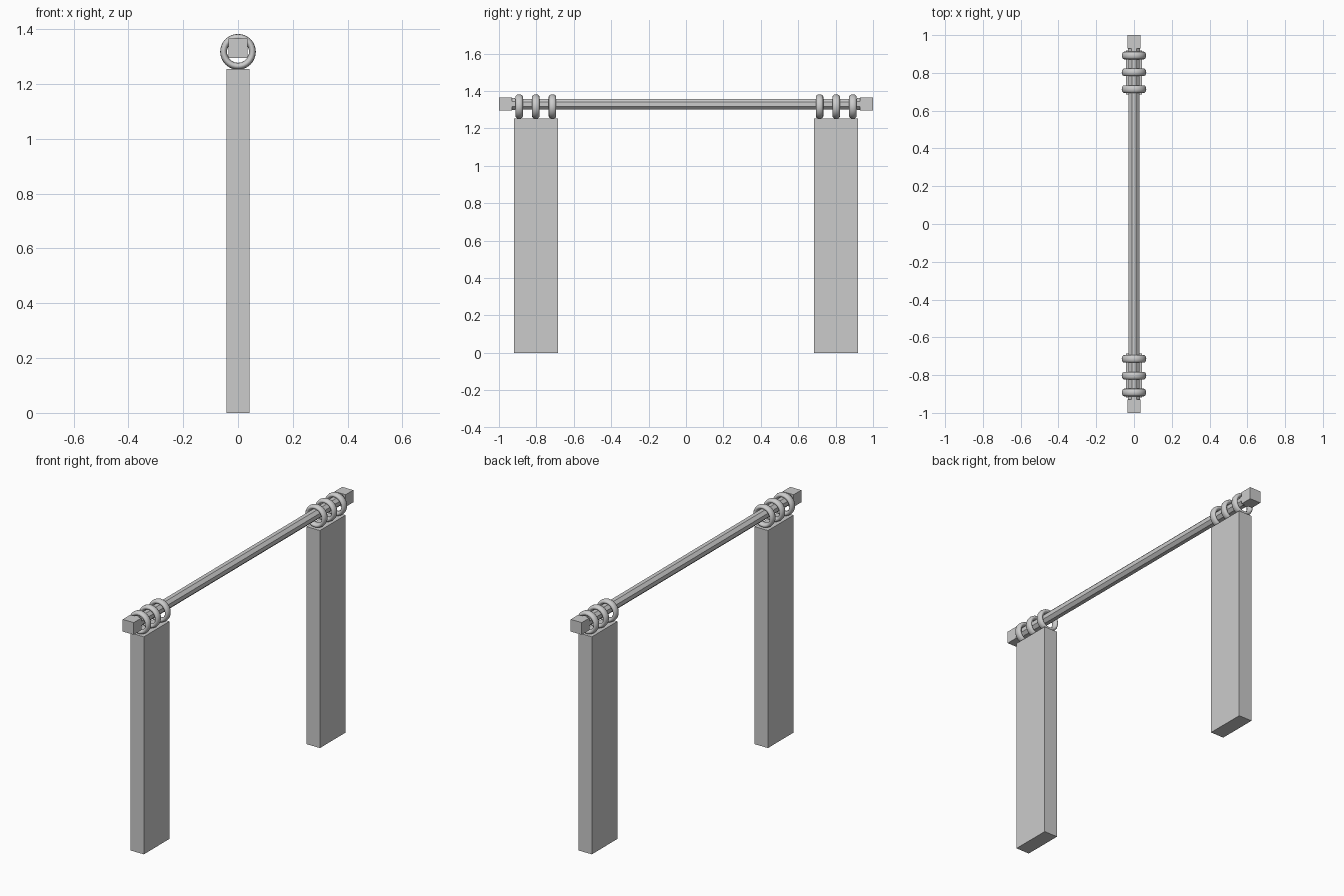
import bpy, bmesh
from math import pi, cos, sin

if "Cube" in bpy.data.objects:
    bpy.data.objects.remove(bpy.data.objects["Cube"])

ROD_Z = 1.33
RING_Z = 1.317


def add_object(name, bm):
    bmesh.ops.recalc_face_normals(bm, faces=bm.faces)
    mesh = bpy.data.meshes.new(name)
    bm.to_mesh(mesh)
    bm.free()
    obj = bpy.data.objects.new(name, mesh)
    bpy.context.collection.objects.link(obj)
    return obj


def box(name, center, size):
    bm = bmesh.new()
    bmesh.ops.create_cube(bm, size=1)
    bmesh.ops.scale(bm, vec=size, verts=bm.verts)
    bmesh.ops.translate(bm, vec=center, verts=bm.verts)
    return add_object(name, bm)


def bar(name, y, length, apothem, sides=8):
    """Faceted bar running along y, with flats on top and sides."""
    bpy.ops.mesh.primitive_cylinder_add(
        vertices=sides, radius=apothem / cos(pi / sides), depth=length,
        location=(0, y, ROD_Z), rotation=(pi / 2, pi / sides, 0))
    obj = bpy.context.object
    obj.name = name
    # Bake the turn so the flats face the axes
    obj.rotation_euler = (pi / 2, 0, 0)
    for v in obj.data.vertices:
        x, yy = v.co.x, v.co.y
        a = pi / sides
        v.co.x, v.co.y = x * cos(a) - yy * sin(a), x * sin(a) + yy * cos(a)
    return obj


def ring(name, y, major=0.0525, radial=0.0125, axial=0.02, n=32, m=12):
    """Ring around the y axis with an oval cross-section."""
    bm = bmesh.new()
    loops = []
    for i in range(n):
        a = 2 * pi * i / n
        loop = []
        for j in range(m):
            b = 2 * pi * j / m
            r = major + radial * cos(b)
            loop.append(bm.verts.new((r * cos(a), y + axial * sin(b), RING_Z + r * sin(a))))
        loops.append(loop)
    for i in range(n):
        p, q = loops[i], loops[(i + 1) % n]
        for j in range(m):
            k = (j + 1) % m
            bm.faces.new((p[j], q[j], q[k], p[k])).smooth = True
    return add_object(name, bm)


# Curtain rod
bar("rod", 0, 1.88, 0.028)

for side, s in (("front", -1), ("back", 1)):
    # Square finial and its collar
    box(f"{side}_finial", (0, s * 0.965, ROD_Z), (0.07, 0.07, 0.07))
    bar(f"{side}_collar", s * 0.923, 0.018, 0.032)
    # Gathered curtain panel
    box(f"{side}_curtain", (0, s * 0.802, 0.627), (0.085, 0.233, 1.254))
    # Hanging rings
    for i in range(3):
        ring(f"{side}_ring_{i + 1}", s * (0.714 + 0.089 * i))
